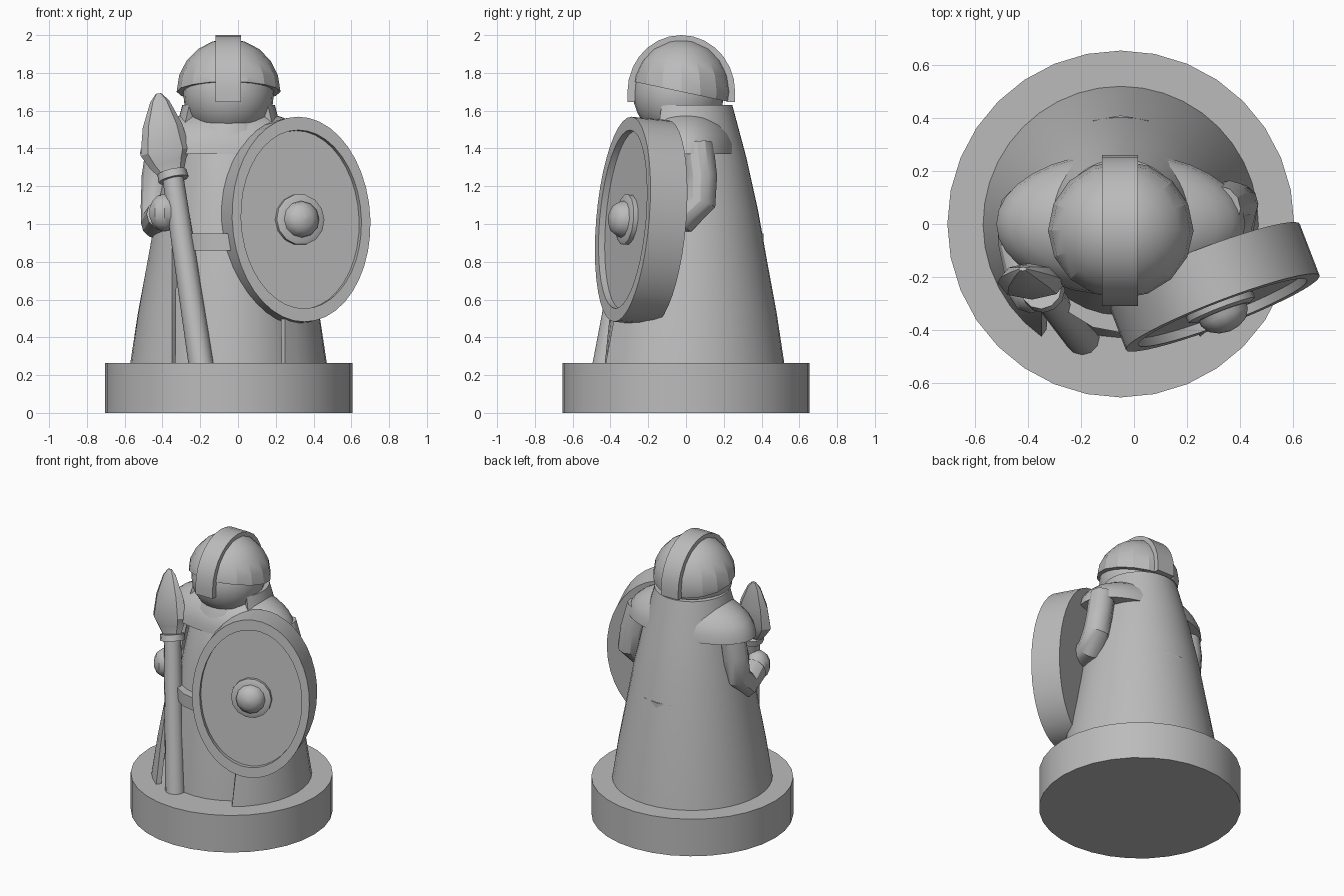
import bpy, bmesh, math
from mathutils import Matrix, Vector

if "Cube" in bpy.data.objects:
    bpy.data.objects.remove(bpy.data.objects["Cube"])

CX = -0.05  # centre line of the figure
grey = bpy.data.materials.new("stone_grey")
grey.diffuse_color = (0.5, 0.5, 0.5, 1)
grey.use_nodes = True
grey.node_tree.nodes["Principled BSDF"].inputs["Base Color"].default_value = grey.diffuse_color


def finish(name, bm, angle=30):
    bmesh.ops.recalc_face_normals(bm, faces=bm.faces)
    me = bpy.data.meshes.new(name)
    bm.to_mesh(me)
    bm.free()
    me.materials.append(grey)
    ob = bpy.data.objects.new(name, me)
    bpy.context.collection.objects.link(ob)
    bpy.ops.object.select_all(action='DESELECT')
    ob.select_set(True)
    bpy.context.view_layer.objects.active = ob
    bpy.ops.object.shade_smooth_by_angle(angle=math.radians(angle))
    return ob


def loft(bm, rings, closed=True, cap=True):
    """Join rings of points with quads, and cap both ends."""
    vs = [[bm.verts.new(p) for p in r] for r in rings]
    n = len(vs[0])
    for a, b in zip(vs, vs[1:]):
        for i in range(n if closed else n - 1):
            j = (i + 1) % n
            bm.faces.new((a[i], a[j], b[j], b[i]))
    if cap:
        bm.faces.new(vs[0])
        bm.faces.new(vs[-1])


def lathe(name, profile, mat, sides=32, sx=1, sy=1, angle=30):
    """Turn (radius, height) points around local z."""
    bm = bmesh.new()
    loft(bm, [[mat @ Vector((sx * r * math.cos(i * math.tau / sides),
                             sy * r * math.sin(i * math.tau / sides), z))
               for i in range(sides)] for r, z in profile])
    return finish(name, bm, angle)


def ball(name, centre, radii, u=20, v=12, cut=None, angle=30):
    """Ellipsoid; cut is the direction kept, the cut side is closed flat."""
    bm = bmesh.new()
    bmesh.ops.create_uvsphere(bm, u_segments=u, v_segments=v, radius=1)
    bmesh.ops.transform(bm, verts=bm.verts, matrix=Matrix.Translation(centre) @
                        Matrix.Diagonal((*radii, 1)))
    if cut:
        res = bmesh.ops.bisect_plane(bm, geom=bm.verts[:] + bm.edges[:] + bm.faces[:],
                                     plane_co=centre, plane_no=cut, clear_inner=True,
                                     dist=0.0001)
        bmesh.ops.holes_fill(bm, edges=[e for e in bm.edges if e.is_boundary], sides=0)
    return finish(name, bm, angle)


def tube(name, points, radii, sides=12, flat=1):
    """Limb or pole through points; flat squeezes the section along its depth."""
    bm = bmesh.new()
    pts = [Vector(p) for p in points]
    rings = []
    for i, p in enumerate(pts):
        d = (pts[min(i + 1, len(pts) - 1)] - pts[max(i - 1, 0)]).normalized()
        side = (Vector((1, 0, 0)) - d * d.x).normalized()
        up = d.cross(side)
        rings.append([p + radii[i] * (side * math.cos(t) + up * flat * math.sin(t))
                      for t in (k * math.tau / sides for k in range(sides))])
    loft(bm, rings)
    return finish(name, bm)


mid = Matrix.Translation((CX, 0, 0))

# Base and robe
lathe("base", [(0.655, 0), (0.655, 0.265)], mid)
lathe("robe", [(0.43, 0.26), (0.385, 0.7), (0.32, 1.1), (0.24, 1.5), (0.18, 1.6)], mid)
lathe("belt", [(1, 0.86), (1, 0.95)], mid, 20, 0.34, 0.41)

# Cloak, open at the front with upright edges
bm = bmesh.new()
outer = []
for r, z in [(0.52, 0.265), (0.48, 0.53), (0.43, 0.8), (0.382, 1.07), (0.32, 1.35), (0.245, 1.63)]:
    half = math.asin(min(0.3 / r, 0.85))
    ring = []
    for wall in (r, r - 0.035):
        arc = [half + (math.tau - 2 * half) * i / 32 for i in range(33)]
        arc = arc if wall == r else arc[::-1]
        ring += [(CX + wall * math.sin(t), -wall * math.cos(t), z) for t in arc]
    outer.append(ring)
loft(bm, outer, cap=False)
for i in range(32):  # hem and collar edges
    for z in (0, 5):
        a = [outer[z][k] for k in (i, i + 1, 64 - i, 65 - i)]
        bm.faces.new([bm.verts.new(p) for p in a])
bmesh.ops.remove_doubles(bm, verts=bm.verts, dist=0.0001)
finish("cloak", bm)

# Shoulder cape, flat below
ball("shoulder_cape", (CX, 0, 1.37), (0.47, 0.27, 0.245), 32, 14, (0, 0, 1))

# Head, tilted helmet and its crest band
ball("head", (CX, -0.04, 1.69), (0.24, 0.24, 0.24), 24, 14)
tilt = math.radians(12)
ball("helmet", (CX, -0.025, 1.70), (0.275, 0.265, 0.28), 16, 10,
     (0, math.sin(tilt), math.cos(tilt)), 20)
bm = bmesh.new()
path = [(math.pi * i / 14, 0) for i in range(15)]
rings = []
for t, drop in [(0, -0.055)] + path + [(math.pi, -0.055)]:
    rings.append([(x, -0.025 - r * math.cos(t), 1.70 + (r + 0.015) * math.sin(t) + drop)
                  for x, r in ((-0.12, 0.245), (0.015, 0.245), (0.015, 0.285), (-0.12, 0.285))])
loft(bm, rings)
finish("helmet_band", bm)

# Arms and hands
tube("right_arm", [(-0.4, 0.05, 1.42), (-0.425, 0.05, 1.25), (-0.43, 0.03, 1.1),
                   (-0.425, -0.06, 1.01), (-0.40, -0.2, 1.05)],
     [0.085, 0.085, 0.085, 0.09, 0.085])
ball("right_hand", (-0.39, -0.25, 1.06), (0.085, 0.09, 0.1), 10, 7)
tube("left_arm", [(0.32, 0.06, 1.42), (0.36, 0.08, 1.25), (0.385, 0.075, 1.12),
                  (0.37, 0.0, 1.04), (0.32, -0.17, 1.04)],
     [0.085, 0.085, 0.085, 0.085, 0.075])

# Spear
tube("spear_shaft", [(-0.195, -0.43, 0.25), (-0.345, -0.25, 1.25)], [0.066, 0.056])
tube("spear_collar", [(-0.341, -0.255, 1.235), (-0.35, -0.245, 1.275)], [0.082, 0.078])
tube("spear_head", [(-0.35, -0.245, 1.26), (-0.37, -0.225, 1.32), (-0.385, -0.22, 1.38),
                    (-0.40, -0.20, 1.52), (-0.415, -0.18, 1.65), (-0.42, -0.17, 1.69)],
     [0.065, 0.10, 0.132, 0.105, 0.05, 0.015], 8, 0.5)

# Shield: oval disc with raised rim and a round boss
shield = (Matrix.Translation((0.335, -0.335, 1.025)) @ Matrix.Rotation(math.radians(21), 4, 'Z')
          @ Matrix.Rotation(math.radians(85), 4, 'X'))
lathe("shield", [(1, -0.21), (1, 0), (0.87, 0), (0.87, -0.035)], shield, 40, 0.392, 0.545)
lathe("boss_ring", [(0.135, -0.04), (0.135, -0.01), (0.11, 0.0)], shield, 14)
lathe("boss", [(0.1, -0.02), (0.094, 0.02), (0.075, 0.05), (0.042, 0.068), (0.005, 0.075)],
      shield, 12)
